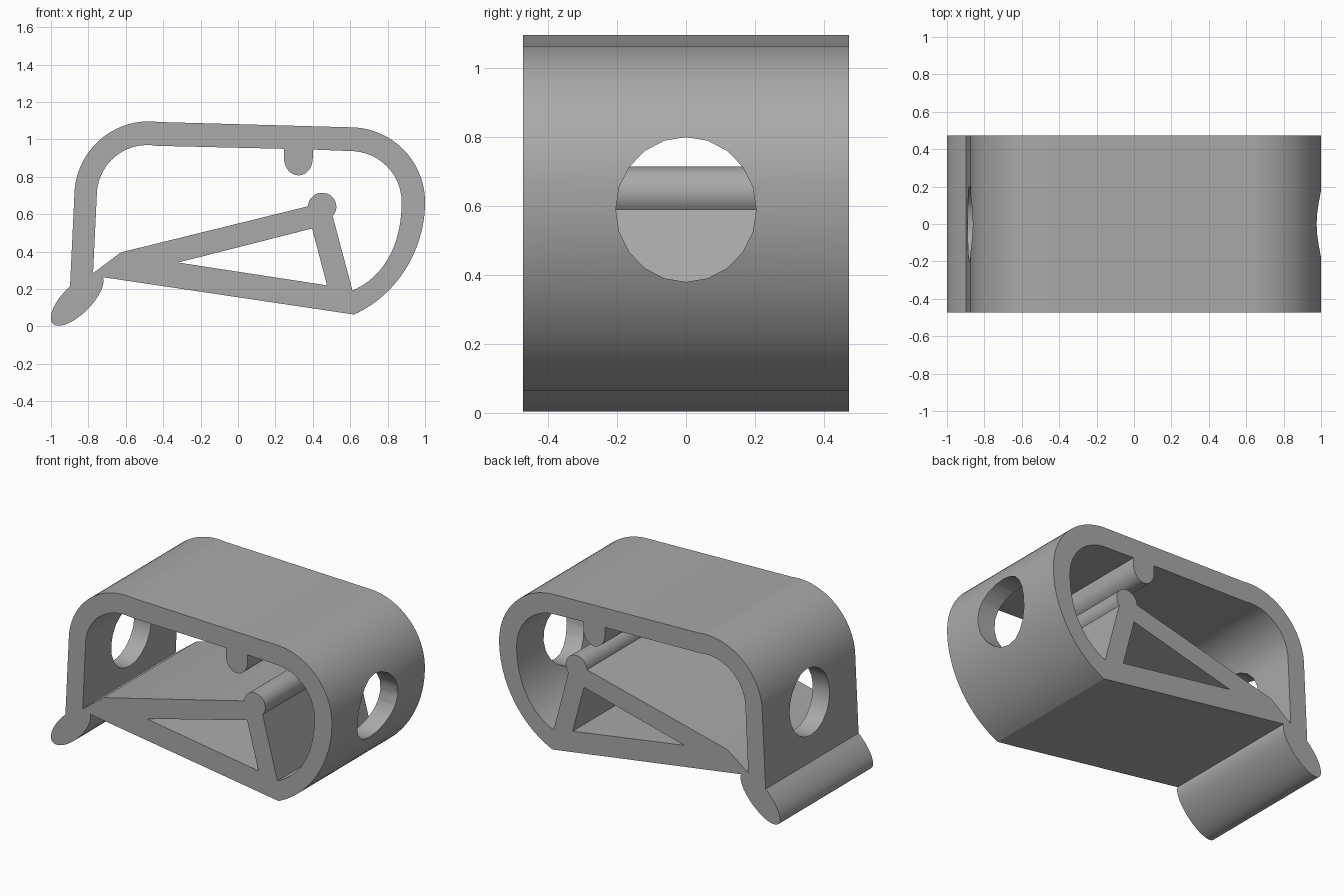
import bpy, bmesh
from math import radians, cos, sin
from mathutils import Vector

if "Cube" in bpy.data.objects:
    bpy.data.objects.remove(bpy.data.objects["Cube"])

HALF_DEPTH = 0.473


def arc(cx, cz, a, b, start, end, n, tilt=0.0):
    """Points on an ellipse arc, angles in degrees, optional tilt."""
    pts = []
    ct, st = cos(radians(tilt)), sin(radians(tilt))
    for i in range(n + 1):
        t = radians(start + (end - start) * i / n)
        u, v = a * cos(t), b * sin(t)
        pts.append((cx + u * ct - v * st, cz + u * st + v * ct))
    return pts


def bezier(p0, p1, p2, p3, n):
    """Points on a cubic curve."""
    p0, p1, p2, p3 = (Vector(p) for p in (p0, p1, p2, p3))
    pts = []
    for i in range(n + 1):
        t = i / n
        s = 1 - t
        pts.append(tuple(p0 * s**3 + p1 * 3 * s * s * t + p2 * 3 * s * t * t + p3 * t**3))
    return pts


# Outer outline: foot, sloping base, rounded nose, roof, rounded back
outer = arc(-0.86, 0.145, 0.184, 0.077, 83, 350, 32, tilt=45)
outer += bezier((0.62, 0.064), (0.84, 0.16), (1.0, 0.40), (1.0, 0.665), 20)
outer += arc(0.6, 0.665, 0.4, 0.4, 0, 90, 20)[1:]
outer += arc(-0.475, 0.697, 0.4, 0.4, 82, 180, 20)

# Main window, with the hanging stop and the round knob standing into it
window = [(-0.775, 0.285)]
window += arc(-0.485, 0.70, 0.27, 0.27, 180, 80, 18)
window += [(0.246, 0.95)]
window += arc(0.323, 0.90, 0.077, 0.092, 180, 360, 18)
window += [(0.40, 0.946)]
window += arc(0.6, 0.665, 0.275, 0.273, 90, 0, 20)
window += bezier((0.875, 0.665), (0.875, 0.45), (0.79, 0.27), (0.612, 0.192), 18)[1:]
window += arc(0.45, 0.64, 0.076, 0.075, -42, 178, 20)
window += [(-0.627, 0.396)]

# Opening inside the brace
brace_opening = [(-0.32, 0.342), (0.396, 0.524), (0.476, 0.22)]


def extrude_profile(name, loops):
    """Fill nested outlines and extrude them along y."""
    bm = bmesh.new()
    edges = []
    for loop in loops:
        vs = [bm.verts.new((x, -HALF_DEPTH, z)) for x, z in loop]
        edges += [bm.edges.new((vs[i - 1], vs[i])) for i in range(len(vs))]
    bmesh.ops.triangle_fill(bm, use_beauty=True, edges=edges, normal=(0, -1, 0))
    ext = bmesh.ops.extrude_face_region(bm, geom=bm.faces[:])
    moved = [g for g in ext["geom"] if isinstance(g, bmesh.types.BMVert)]
    bmesh.ops.translate(bm, verts=moved, vec=(0, 2 * HALF_DEPTH, 0))
    bmesh.ops.recalc_face_normals(bm, faces=bm.faces[:])
    mesh = bpy.data.meshes.new(name)
    bm.to_mesh(mesh)
    bm.free()
    ob = bpy.data.objects.new(name, mesh)
    bpy.context.collection.objects.link(ob)
    return ob


body = extrude_profile("clip_body", [outer, window, brace_opening])

grey = bpy.data.materials.new("plain_grey")
grey.diffuse_color = (0.4, 0.4, 0.4, 1)
grey.use_nodes = True
grey.node_tree.nodes["Principled BSDF"].inputs["Base Color"].default_value = grey.diffuse_color
body.data.materials.append(grey)

# Round holes through the back wall and the nose wall
cutters = []
for name, x0, x1 in (("back_hole_cutter", -1.1, -0.65), ("nose_hole_cutter", 0.65, 1.1)):
    bpy.ops.mesh.primitive_cylinder_add(vertices=20, radius=0.21, depth=x1 - x0,
                                        location=((x0 + x1) / 2, 0, 0.59),
                                        rotation=(0, radians(90), 0))
    cutter = bpy.context.object
    cutter.name = name
    cutter.scale.y = 0.97
    cutter.hide_render = True
    cutter.data.materials.append(grey)
    cutters.append(cutter)
    mod = body.modifiers.new(name, 'BOOLEAN')
    mod.operation = 'DIFFERENCE'
    mod.solver = 'EXACT'
    mod.object = cutter

bpy.ops.object.select_all(action='DESELECT')
body.select_set(True)
bpy.context.view_layer.objects.active = body
for mod in list(body.modifiers):
    bpy.ops.object.modifier_apply(modifier=mod.name)
for cutter in cutters:
    bpy.data.objects.remove(cutter)

# Smooth curved walls, crisp corners
bpy.ops.object.shade_smooth_by_angle(angle=radians(30))
